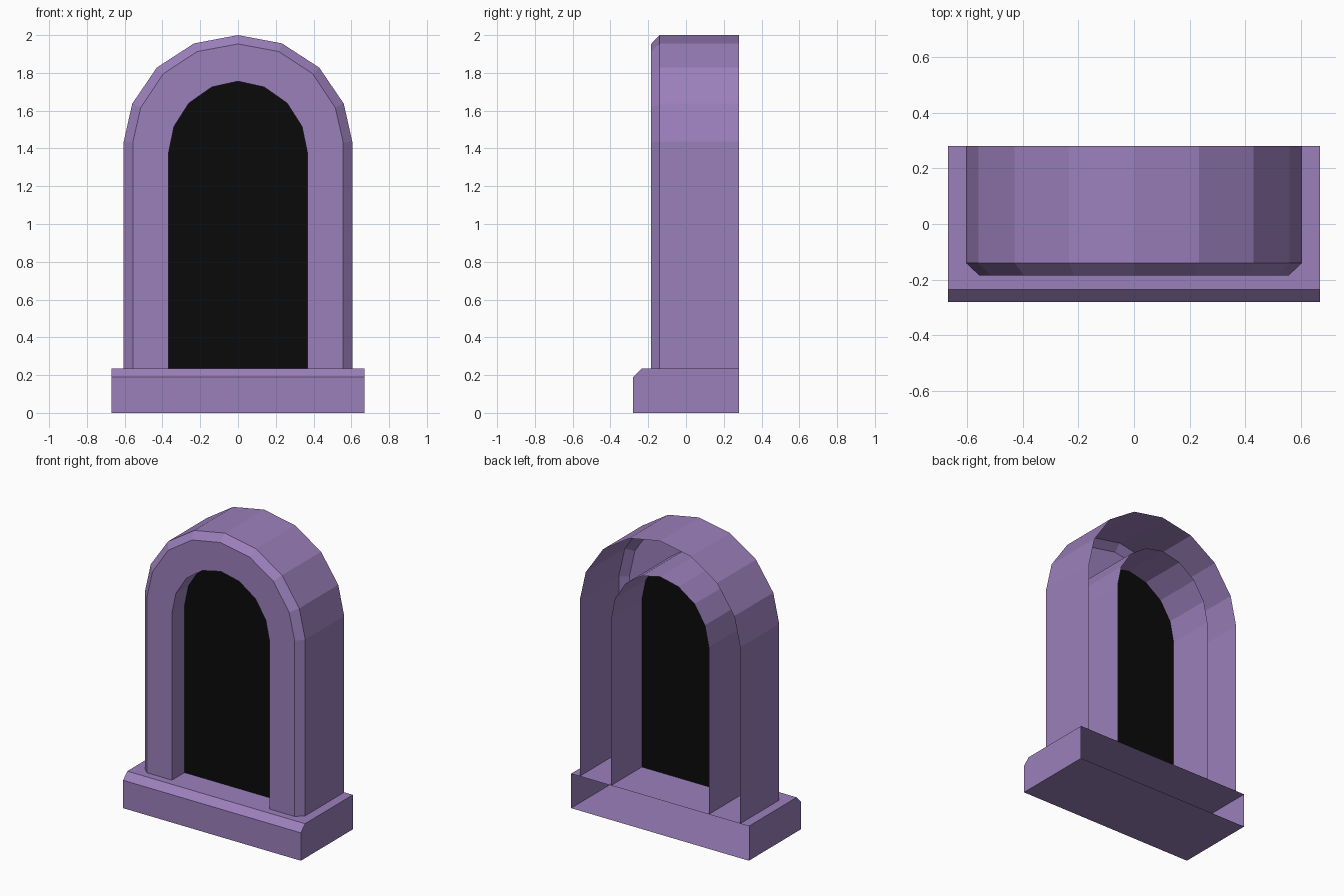
import bpy

if "Cube" in bpy.data.objects:
    bpy.data.objects.remove(bpy.data.objects["Cube"])

BASE_TOP = 0.235


def material(name, color):
    mat = bpy.data.materials.new(name)
    mat.diffuse_color = color
    mat.use_nodes = True
    mat.node_tree.nodes["Principled BSDF"].inputs["Base Color"].default_value = mat.diffuse_color
    return mat


def make_object(name, verts, faces, mat):
    mesh = bpy.data.meshes.new(name)
    mesh.from_pydata(verts, [], faces)
    mesh.materials.append(mat)
    mesh.update()
    obj = bpy.data.objects.new(name, mesh)
    bpy.context.collection.objects.link(obj)
    return obj


def loft(name, rows, mat, caps=()):
    """Join equal-length rows of points with a strip of quads."""
    n = len(rows[0])
    faces = [(r * n + i, (r + 1) * n + i, (r + 1) * n + i + 1, r * n + i + 1)
             for r in range(len(rows) - 1) for i in range(n - 1)]
    return make_object(name, [p for row in rows for p in row], faces + list(caps), mat)


def arch(half, y):
    """Mirror a right-hand arch outline (springing to crown) and add straight legs."""
    right = [(half[0][0], BASE_TOP)] + half
    outline = [(-x, z) for x, z in right] + [(x, z) for x, z in right[-2::-1]]
    return [(x, y, z) for x, z in outline]


stone = material("purple_stone", (0.33, 0.215, 0.50, 1))
dark = material("black", (0.003, 0.003, 0.003, 1))

# Half outlines of the arch: outer edge, inside of the bevel, opening
outer = [(0.605, 1.436), (0.56, 1.637), (0.43, 1.828), (0.233, 1.956), (0, 2.0)]
bevel = [(0.557, 1.432), (0.515, 1.616), (0.396, 1.795), (0.216, 1.913), (0, 1.953)]
opening = [(0.368, 1.375), (0.339, 1.516), (0.26, 1.64), (0.139, 1.725), (0, 1.756)]

# Arch surround: outer skin, front bevel, front face and tunnel, open at the back
loft("arch_surround", [arch(outer, 0.28), arch(outer, -0.14), arch(bevel, -0.185),
                       arch(opening, -0.185), arch(opening, 0.28)], stone)

# Black panel set inside the opening
panel = arch(opening, -0.05)
make_object("dark_panel", panel, [tuple(reversed(range(len(panel))))], dark)

# Sill with a bevelled front edge, open at the back
sill = [(0.28, 0), (-0.28, 0), (-0.28, 0.19), (-0.235, BASE_TOP), (0.28, BASE_TOP)]
n = len(sill)
loft("base_sill", [[(x, y, z) for y, z in sill] for x in (-0.67, 0.67)], stone,
     caps=[tuple(range(n)), tuple(reversed(range(n, 2 * n)))])
